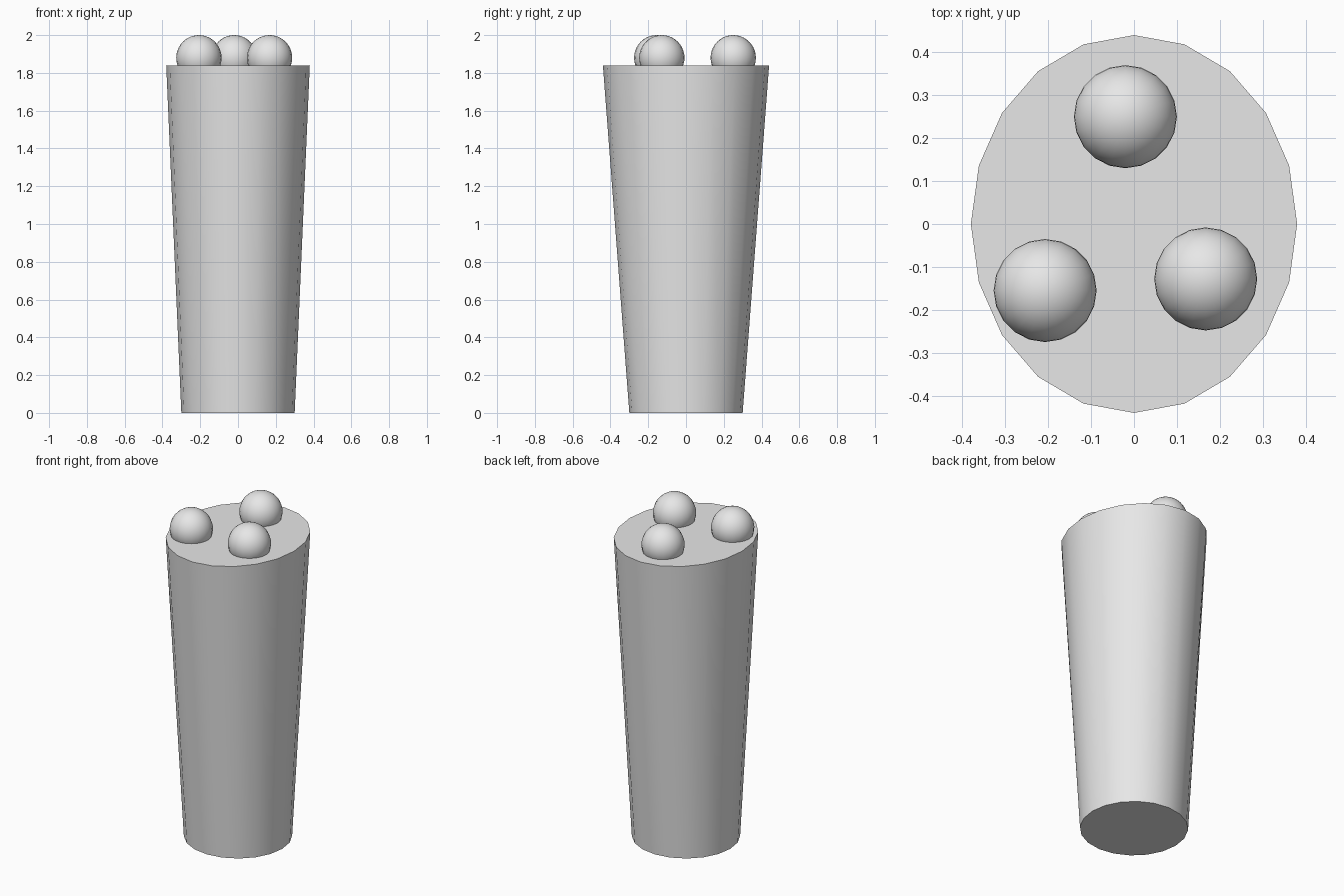
import bpy
import math

default_cube = bpy.data.objects.get("Cube")
if default_cube:
    bpy.data.objects.remove(default_cube, do_unlink=True)

SIDES = 20
TOP_Z = 1.84
BALL_RADIUS = 0.12

# Single plain colour
grey = bpy.data.materials.new("light_grey")
grey.use_nodes = True
colour = (0.8, 0.8, 0.8, 1.0)
grey.diffuse_color = colour
grey.node_tree.nodes["Principled BSDF"].inputs["Base Color"].default_value = colour


def finish(name):
    obj = bpy.context.object
    obj.name = obj.data.name = name
    obj.data.materials.clear()
    obj.data.materials.append(grey)
    bpy.ops.object.shade_smooth_by_angle(angle=math.radians(30))
    return obj


# Tapered body: round foot widening to an oval top
bpy.ops.mesh.primitive_cylinder_add(vertices=SIDES, radius=1, depth=TOP_Z,
                                    location=(0, 0, TOP_Z / 2))
body = bpy.context.object
for v in body.data.vertices:
    rx, ry = (0.38, 0.44) if v.co.z > 0 else (0.3, 0.3)
    v.co.x *= rx
    v.co.y *= ry
finish("tapered_body")

# Three balls sunk partly into the top
balls = {"back_ball": (-0.02, 0.25),
         "front_right_ball": (-0.207, -0.155),
         "front_left_ball": (0.167, -0.128)}
for name, (x, y) in balls.items():
    bpy.ops.mesh.primitive_uv_sphere_add(segments=SIDES, ring_count=SIDES,
                                         radius=BALL_RADIUS,
                                         location=(x, y, 2 - BALL_RADIUS))
    finish(name)
